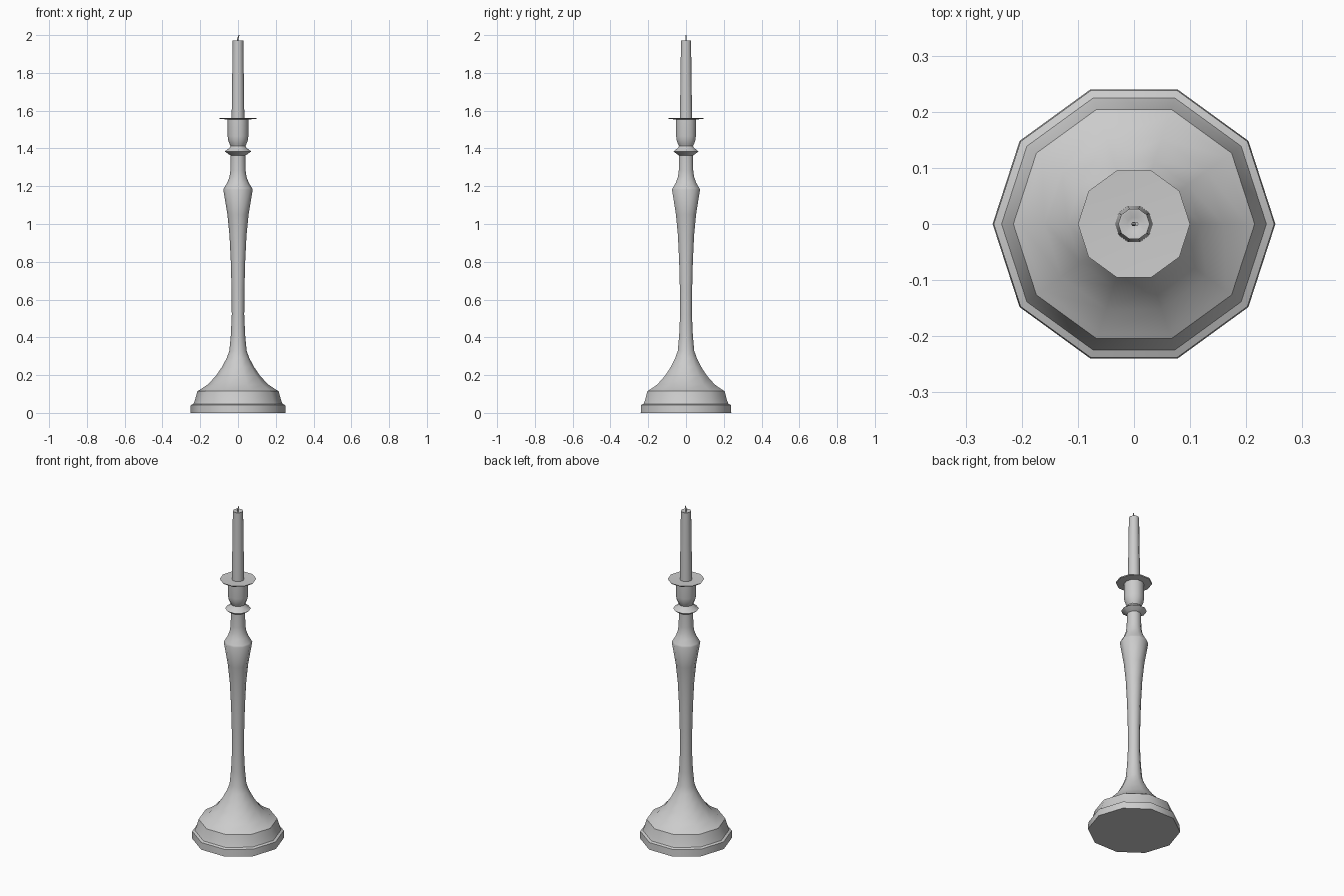
import bpy, bmesh
from math import cos, sin, pi, radians


def tube(name, rings, sides, angle=35):
    """Stack of rings (radius, z, x offset) skinned and capped."""
    bm = bmesh.new()
    loops = [[bm.verts.new((x + r * cos(2 * pi * i / sides), r * sin(2 * pi * i / sides), z))
              for i in range(sides)] for r, z, x in rings]
    for a, b in zip(loops, loops[1:]):
        for i in range(sides):
            j = (i + 1) % sides
            bm.faces.new((a[i], a[j], b[j], b[i]))
    bm.faces.new(loops[0][::-1])
    bm.faces.new(loops[-1])
    mesh = bpy.data.meshes.new(name)
    bm.to_mesh(mesh)
    bm.free()
    ob = bpy.data.objects.new(name, mesh)
    bpy.context.collection.objects.link(ob)
    bpy.ops.object.select_all(action='DESELECT')
    ob.select_set(True)
    bpy.context.view_layer.objects.active = ob
    bpy.ops.object.shade_smooth_by_angle(angle=radians(angle))
    return ob


def lathe(name, profile, sides=10, angle=38):
    return tube(name, [(r, z, 0) for r, z in profile], sides, angle)


# Stepped foot, flared skirt, stem, knop, cup and drip dish in one turned profile
lathe("candlestick", [
    (0.252, 0), (0.250, 0.042), (0.236, 0.048), (0.228, 0.068), (0.215, 0.115),
    (0.203, 0.122), (0.160, 0.150), (0.118, 0.195), (0.085, 0.243), (0.060, 0.290),
    (0.046, 0.328), (0.038, 0.410), (0.033, 0.520), (0.034, 0.650), (0.038, 0.800),
    (0.045, 0.940), (0.056, 1.050), (0.078, 1.182),
    (0.074, 1.190), (0.056, 1.220), (0.045, 1.250), (0.040, 1.285), (0.039, 1.363),
    (0.046, 1.367), (0.070, 1.384), (0.046, 1.402), (0.039, 1.412),
    (0.045, 1.425), (0.052, 1.442), (0.055, 1.465), (0.055, 1.553),
    (0.097, 1.557), (0.100, 1.562), (0.055, 1.560),
])

# Tapered candle with a slightly hollow top
lathe("candle", [(0.034, 1.54), (0.028, 1.972), (0.024, 1.972), (0.012, 1.966)])

# Bent wick
tube("wick", [(0.004, 1.96, 0), (0.004, 1.98, -0.001), (0.003, 1.99, 0.002), (0.003, 2.0, 0.005)], 6)
